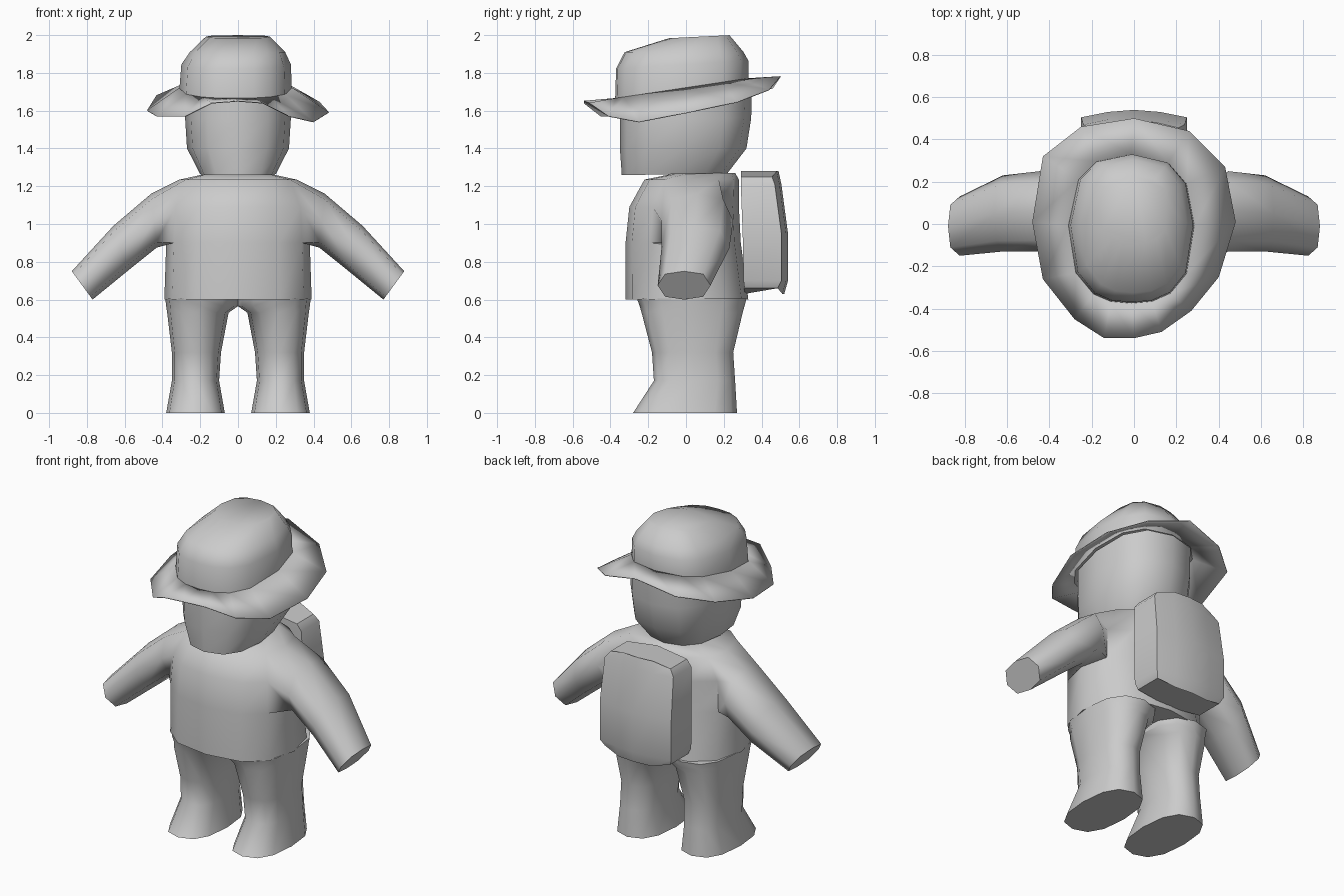
import bpy, bmesh, math

if "Cube" in bpy.data.objects:
    bpy.data.objects.remove(bpy.data.objects["Cube"])

# One plain grey material
grey = bpy.data.materials.new("plain grey")
grey.use_nodes = True
grey.diffuse_color = (0.6, 0.6, 0.6, 1)
bsdf = grey.node_tree.nodes["Principled BSDF"]
bsdf.inputs["Base Color"].default_value = (0.6, 0.6, 0.6, 1)
bsdf.inputs["Roughness"].default_value = 0.8


def ring(x0, x1, y0, y1, z, tilt=0.0, n=12, p=0.8, angles=None):
    """Rounded outline filling the given box; tilt raises it towards the back."""
    angles = angles or [2 * math.pi * i / n for i in range(n)]
    pts = []
    for a in angles:
        c, s = math.cos(a), math.sin(a)
        x = (x0 + x1) / 2 + (x1 - x0) / 2 * math.copysign(abs(c) ** p, c)
        y = (y0 + y1) / 2 + (y1 - y0) / 2 * math.copysign(abs(s) ** p, s)
        pts.append((x, y, z + tilt * y))
    return pts


def join_rings(bm, a, b, skip=()):
    n = len(a)
    for k in range(n):
        if k not in skip:
            bm.faces.new((a[k], a[(k + 1) % n], b[(k + 1) % n], b[k]))


def finish(name, bm, angle=50):
    bmesh.ops.recalc_face_normals(bm, faces=bm.faces[:])
    mesh = bpy.data.meshes.new(name)
    bm.to_mesh(mesh)
    bm.free()
    mesh.materials.append(grey)
    mesh.shade_smooth()
    mesh.set_sharp_from_angle(angle=math.radians(angle))
    ob = bpy.data.objects.new(name, mesh)
    bpy.context.collection.objects.link(ob)
    return ob


def loft(name, rings, caps=True, angle=50):
    bm = bmesh.new()
    loops = [[bm.verts.new(p) for p in r] for r in rings]
    for a, b in zip(loops, loops[1:]):
        join_rings(bm, a, b)
    if caps:
        bm.faces.new(loops[0])
        bm.faces.new(loops[-1])
    return finish(name, bm, angle)


# Torso with the arms growing out of openings in its sides
bm = bmesh.new()
torso = [[bm.verts.new(p) for p in r] for r in (
    ring(-0.39, 0.39, -0.32, 0.33, 0.60),
    ring(-0.38, 0.38, -0.32, 0.29, 0.90),
    ring(-0.37, 0.37, -0.30, 0.28, 1.09),
    ring(-0.31, 0.31, -0.22, 0.28, 1.235),
    ring(-0.15, 0.15, -0.05, 0.26, 1.27))]
for row in range(4):
    join_rings(bm, torso[row], torso[row + 1], (11, 0, 5, 6) if row in (1, 2) else ())
bm.faces.new(torso[0])
bm.faces.new(torso[-1])

# Arm stations: top x, z, bottom x, z, front y, back y
stations = [(0.46, 1.16, 0.43, 0.875, -0.13, 0.25),
            (0.66, 0.99, 0.58, 0.755, -0.13, 0.23),
            (0.88, 0.75, 0.77, 0.60, -0.15, 0.13)]
# Octagon corners: height (-1 to 1), depth (0 front to 1 back)
corners = [(-0.8, 0.14), (-1, 0.5), (-0.8, 0.86), (0, 1),
           (0.8, 0.86), (1, 0.5), (0.8, 0.14), (0, 0)]
for s, j in ((1, 0), (-1, 6)):
    f, b = (j - s) % 12, (j + s) % 12
    low, mid, high = torso[1:4]
    prev = [low[f], low[j], low[b], mid[b], high[b], high[j], high[f], mid[f]]
    for tx, tz, bx, bz, yf, yb in stations:
        loop = []
        for h, d in corners:
            t = (h + 1) / 2
            loop.append(bm.verts.new((s * (bx + (tx - bx) * t), yf + (yb - yf) * d,
                                      bz + (tz - bz) * t)))
        join_rings(bm, prev, loop)
        prev = loop
    bm.faces.new(prev)
finish("torso_and_arms", bm, 60)

# Legs with flared feet
leg = loft("legs", [
    ring(0.07, 0.38, -0.28, 0.27, 0.0),
    ring(0.10, 0.35, -0.17, 0.26, 0.17),
    ring(0.09, 0.35, -0.18, 0.25, 0.32),
    ring(0.05, 0.375, -0.235, 0.30, 0.53),
    ring(0.0, 0.38, -0.245, 0.31, 0.565),
    ring(0.0, 0.385, -0.26, 0.32, 0.605)])
leg.modifiers.new("other_leg", "MIRROR").use_mirror_merge = False

# Head
loft("head", [
    ring(-0.20, 0.20, -0.34, 0.22, 1.265, 0.02),
    ring(-0.27, 0.27, -0.35, 0.32, 1.40),
    ring(-0.28, 0.28, -0.35, 0.345, 1.56),
    ring(-0.28, 0.28, -0.35, 0.35, 1.70, 0.14)])

# Hat brim edge, drooping at the sides and lifted at the back
edge = [(0.48, 0.01, 1.59), (0.43, 0.27, 1.645), (0.26, 0.44, 1.71), (0, 0.50, 1.78),
        (-0.25, 0.46, 1.72), (-0.43, 0.32, 1.68), (-0.48, 0.01, 1.60),
        (-0.43, -0.26, 1.57), (-0.28, -0.45, 1.57), (-0.14, -0.54, 1.64),
        (0, -0.54, 1.65), (0.13, -0.51, 1.64), (0.27, -0.41, 1.57), (0.40, -0.25, 1.54)]
around = [math.atan2(y, x) for x, y, z in edge]
base = ring(-0.31, 0.285, -0.375, 0.33, 1.72, 0.15, angles=around)
brim = loft("hat_brim", [base, edge], caps=False)
thick = brim.modifiers.new("thickness", "SOLIDIFY")
thick.thickness = 0.005
thick.offset = 0

# Hat crown
loft("hat_crown", [
    base,
    ring(-0.30, 0.28, -0.37, 0.33, 1.845, 0.06, angles=around),
    ring(-0.255, 0.25, -0.325, 0.305, 1.91, angles=around),
    ring(-0.17, 0.17, -0.09, 0.23, 1.988, 0.05, angles=around)], angle=60)

# Backpack: half width, front y, back y, height, drop at the corners
pack = []
for w, yf, yb, z, drop in ((0.23, 0.31, 0.52, 0.63, -0.03), (0.25, 0.305, 0.54, 0.70, 0),
                           (0.25, 0.30, 0.54, 0.95, 0), (0.24, 0.29, 0.505, 1.21, 0),
                           (0.21, 0.29, 0.49, 1.28, 0.03)):
    pack.append([(w, yf, z - drop), (w, yb - 0.035, z - drop), (w * 0.5, yb - 0.01, z),
                 (0, yb, z), (-w * 0.5, yb - 0.01, z), (-w, yb - 0.035, z - drop),
                 (-w, yf, z - drop), (0, yf, z)])
loft("backpack", pack, angle=45)
